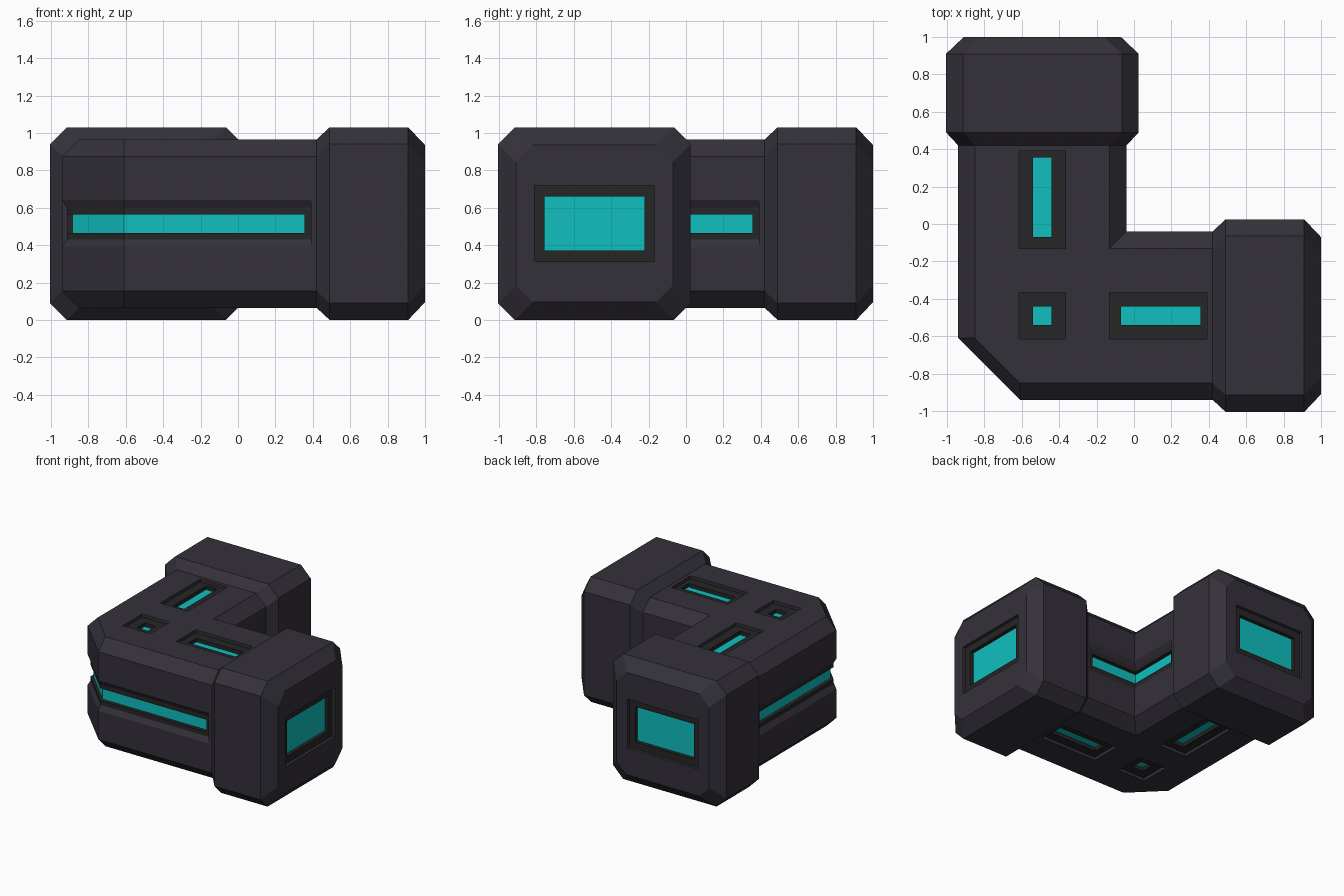
import bpy, bmesh
from mathutils import Vector

if "Cube" in bpy.data.objects:
    bpy.data.objects.remove(bpy.data.objects["Cube"])

ZC, C = 0.515, -0.49          # axis height and arm centre line


def material(name, rgb):
    m = bpy.data.materials.new(name)
    m.diffuse_color = (*rgb, 1)
    m.use_nodes = True
    m.node_tree.nodes["Principled BSDF"].inputs["Base Color"].default_value = m.diffuse_color
    return m


MATS = [material("shell", (0.034, 0.030, 0.042)),
        material("dark_trim", (0.019, 0.019, 0.019)),
        material("teal_light", (0.005, 0.52, 0.52))]


def make(name, bm):
    bmesh.ops.remove_doubles(bm, verts=bm.verts, dist=1e-5)
    bmesh.ops.recalc_face_normals(bm, faces=bm.faces)
    me = bpy.data.meshes.new(name)
    bm.to_mesh(me)
    bm.free()
    ob = bpy.data.objects.new(name, me)
    bpy.context.collection.objects.link(ob)
    for m in MATS:
        me.materials.append(m)
    return ob


def loft(bm, rings, mat=lambda level, seg: 0):
    """Skin a stack of equal-length closed rings and cap both ends."""
    vs = [[bm.verts.new(p) for p in r] for r in rings]
    n = len(vs[0])
    for i in range(len(vs) - 1):
        for j in range(n):
            k = (j + 1) % n
            f = bm.faces.new((vs[i][j], vs[i][k], vs[i + 1][k], vs[i + 1][j]))
            f.material_index = mat(i, j)
    bm.faces.new(vs[0])
    bm.faces.new(vs[-1])


def cut(ob, cutter):
    mod = ob.modifiers.new("recess", 'BOOLEAN')
    mod.operation, mod.solver, mod.object = 'DIFFERENCE', 'EXACT', cutter
    bpy.context.view_layer.objects.active = ob
    bpy.ops.object.modifier_apply(modifier=mod.name)
    bpy.data.objects.remove(cutter)


def rect(place, r, d):
    u0, u1, v0, v1 = r
    return [place(u, v, d) for u, v in ((u0, v0), (u1, v0), (u1, v1), (u0, v1))]


def lit_recess(ob, name, place, outer, inner):
    """Cut a pocket and fit a dark frame with a sunken light into it."""
    bm = bmesh.new()
    loft(bm, [rect(place, outer, 0.06), rect(place, outer, -0.05)])
    cut(ob, make(name + "_cutter", bm))
    bm = bmesh.new()
    loft(bm, [rect(place, outer, 0.06), rect(place, outer, 0.025),
              rect(place, inner, 0.025), rect(place, inner, 0.055)],
         lambda i, j: 1)
    bm.faces.ensure_lookup_table()
    bm.faces[-1].material_index = 2
    make(name, bm)


# Elbow body: L outlines stacked in z, with a lit groove round the sides
def outline(d, z):
    groove = d < 0.08
    e = min(d, 0.025) if groove else d
    run = [(0.355, d), (0.355, e), (0.39, e),
           (0.39, 0 if groove else d), (0.43, 0 if groove else d)]
    lo, hi = -0.94, -0.04
    pts = [(lo + d, -0.61), (-0.61, lo + d)]
    pts += [(s, lo + i) for s, i in run]
    pts += [(s, hi - i) for s, i in reversed(run)]
    pts += [(hi - d, hi - d)]
    pts += [(hi - i, s) for s, i in run]
    pts += [(lo + i, s) for s, i in reversed(run)]
    return [Vector((x, y, ZC + z)) for x, y in pts]


half = [(0.45, 0.09), (0.36, 0), (0.125, 0), (0.085, 0.025), (0.05, 0.025), (0.05, 0.055)]
levels = [(-z, d) for z, d in half] + [(z, d) for z, d in reversed(half)]
kinds = "tt" + "ddbbbbbdd" + "tt" + "ddbbbbbdd" + "t"


def groove_mat(i, j):
    if kinds[j] == "b" or not 3 <= i <= 7:
        return 0
    return 2 if i == 5 and kinds[j] == "t" else 1


bm = bmesh.new()
loft(bm, [outline(d, z) for z, d in levels], groove_mat)
body = make("elbow_body", bm)

# Light slots on the top and underside of the elbow
slots = {"arm_x_slot": ((-0.13, 0.39, -0.615, -0.365), (-0.07, 0.355, -0.54, -0.44)),
         "arm_y_slot": ((-0.615, -0.365, -0.13, 0.39), (-0.54, -0.44, -0.07, 0.355)),
         "corner_slot": ((-0.615, -0.365, -0.615, -0.365), (-0.54, -0.44, -0.54, -0.44))}
for side, s in (("top", 1), ("bottom", -1)):
    for name, (outer, inner) in slots.items():
        lit_recess(body, f"{side}_{name}",
                   lambda u, v, d: Vector((u, v, ZC + s * (0.45 - d))), outer, inner)


# Collars: octagonal blocks with chamfered ends, each with a lit end window
def octagon(h, c=0.09):
    k = h - c
    return [(h, k), (k, h), (-k, h), (-h, k), (-h, -k), (-k, -h), (k, -h), (h, -k)]


for tag, swap in (("x", False), ("y", True)):
    def place(u, v, d):
        a, b = 1 - d, C + u
        return Vector((b, a, ZC + v) if swap else (a, b, ZC + v))

    bm = bmesh.new()
    loft(bm, [[place(u, v, 1 - s) for u, v in octagon(h)]
              for s, h in ((0.42, 0.45), (0.49, 0.515), (0.91, 0.515), (1.0, 0.42))])
    collar = make("collar_" + tag, bm)
    lit_recess(collar, "end_window_" + tag, place,
               (-0.32, 0.32, -0.203, 0.203), (-0.267, 0.267, -0.145, 0.145))
